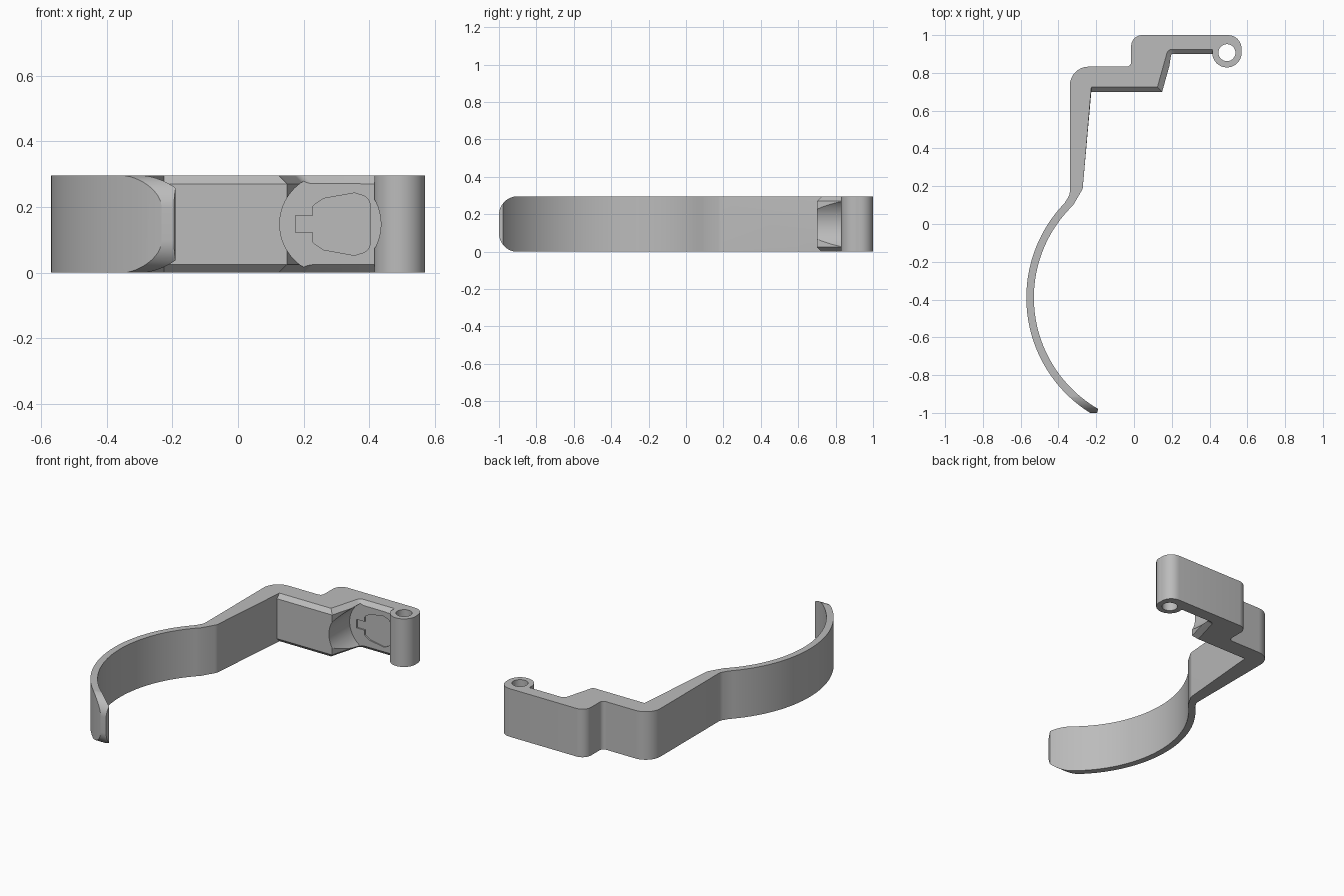
import bpy, bmesh
from math import radians, cos, sin
from mathutils import Vector

cube = bpy.data.objects.get("Cube")
if cube:
    bpy.data.objects.remove(cube)

HEIGHT, BEVEL = 0.295, 0.025
MID = HEIGHT / 2

grey = bpy.data.materials.new("plain grey")
grey.use_nodes = True
grey.diffuse_color = (0.5, 0.5, 0.5, 1)
grey.node_tree.nodes["Principled BSDF"].inputs["Base Color"].default_value = (0.5, 0.5, 0.5, 1)


def arc(cx, cy, r, start, end, n):
    angles = [radians(start + (end - start) * i / n) for i in range(n + 1)]
    return [(cx + r * cos(a), cy + r * sin(a)) for a in angles]


def rounded(corners, n=8):
    """Turn (x, y, radius) corners into points; radius 0 stays sharp."""
    out = []
    for i, (x, y, r) in enumerate(corners):
        if r == 0:
            out.append((x, y))
            continue
        p = Vector((x, y))
        u = (Vector(corners[i - 1][:2]) - p).normalized()
        v = (Vector(corners[(i + 1) % len(corners)][:2]) - p).normalized()
        half = u.angle(v) / 2
        centre = p + (u + v).normalized() * (r / sin(half))
        reach = r * cos(half) / sin(half)
        a = (p + u * reach - centre).normalized()
        b = (p + v * reach - centre).normalized()
        out += [tuple(centre + a.slerp(b, k / n) * r) for k in range(n + 1)]
    return out


def loft(name, loops):
    """Skin a stack of matching point loops and cap both ends."""
    bm = bmesh.new()
    rings = [[bm.verts.new(p) for p in loop] for loop in loops]
    for low, high in zip(rings, rings[1:]):
        for i in range(len(low)):
            bm.faces.new((low[i - 1], low[i], high[i], high[i - 1]))
    bm.faces.new(rings[0])
    bm.faces.new(rings[-1])
    bmesh.ops.recalc_face_normals(bm, faces=bm.faces)
    mesh = bpy.data.meshes.new(name)
    bm.to_mesh(mesh)
    bm.free()
    mesh.materials.append(grey)
    obj = bpy.data.objects.new(name, mesh)
    bpy.context.collection.objects.link(obj)
    return obj


def cut(target, cutter, operation="DIFFERENCE"):
    mod = target.modifiers.new("cut", "BOOLEAN")
    mod.operation, mod.object, mod.solver = operation, cutter, "EXACT"
    bpy.context.view_layer.objects.active = target
    bpy.ops.object.modifier_apply(modifier=mod.name)
    bpy.data.objects.remove(cutter)


def outline(b):
    """Plan of the bracket; b is how far the inner faces are set back."""
    strap_out = arc(0.15, -0.39, 0.72, 238, 136, 48)
    strap_in = arc(0.15, -0.39, 0.68, 134, 240, 48)
    hinge = arc(0.492, 0.907, 0.078, 370, 190, 32)
    corners = [(-0.2, -1.02, 0)]
    corners += [(x, y, 0) for x, y in strap_out]
    # back of the bracket
    corners += [(-0.34, 0.155, 0.06), (-0.34, 0.833, 0.1), (-0.015, 0.833, 0.025),
                (-0.015, 1.0, 0.058), (0.57, 1.0, 0.07)]
    corners += [(x, y, 0) for x, y in hinge]
    # arm, slanted step, pad and inner wall
    corners += [(0.415, 0.9 + b, 0), (0.205 - b, 0.9 + b, 0.03), (0.149 - b, 0.7 + b, 0),
                (-0.226, 0.7 + b, 0), (-0.272, 0.185, 0.06)]
    corners += [(x, y, 0) for x, y in strap_in]
    return rounded(corners)


# Bracket with strap, pad, arm and hinge barrel
levels = [(0, BEVEL), (BEVEL, 0), (HEIGHT - BEVEL, 0), (HEIGHT, BEVEL)]
bracket = loft("clasp_bracket", [[(x, y, z) for x, y in outline(b)] for z, b in levels])

# Round off the strap tip
low, high = -0.001, HEIGHT + 0.001
side = rounded([(-1, low, 0.1), (1.2, low, 0), (1.2, high, 0), (-1, high, 0.1)], 16)
tip = loft("tip_shape", [[(x, y, z) for y, z in side] for x in (-1, 1)])
cut(bracket, tip, "INTERSECT")

# Pin hole through the hinge
circle = arc(0.492, 0.907, 0.045, 0, 360, 40)[:-1]
cut(bracket, loft("pin_hole", [[(x, y, z) for x, y in circle] for z in (-0.1, 0.4)]))

# Round pocket in front of the arm
disc = arc(0.281, MID, 0.154, 0, 360, 72)[:-1]
cut(bracket, loft("round_pocket", [[(x, y, z) for x, z in disc] for y in (0.5, 0.901)]))

# Shallow tag-shaped recess: upper half, then its mirror
half = [(0.175, 0.026, 0), (0.228, 0.026, 0), (0.228, 0.056, 0.01),
        (0.26, 0.078, 0.02), (0.355, 0.095, 0.02), (0.402, 0.08, 0.03)]
tag = rounded([(x, MID + z, r) for x, z, r in half] +
              [(x, MID - z, r) for x, z, r in reversed(half)], 5)
cut(bracket, loft("tag_recess", [[(x, y, z) for x, z in tag] for y in (0.8, 0.909)]))

bpy.ops.object.select_all(action="DESELECT")
bracket.select_set(True)
bpy.context.view_layer.objects.active = bracket
bpy.ops.object.shade_smooth_by_angle(angle=radians(25))
